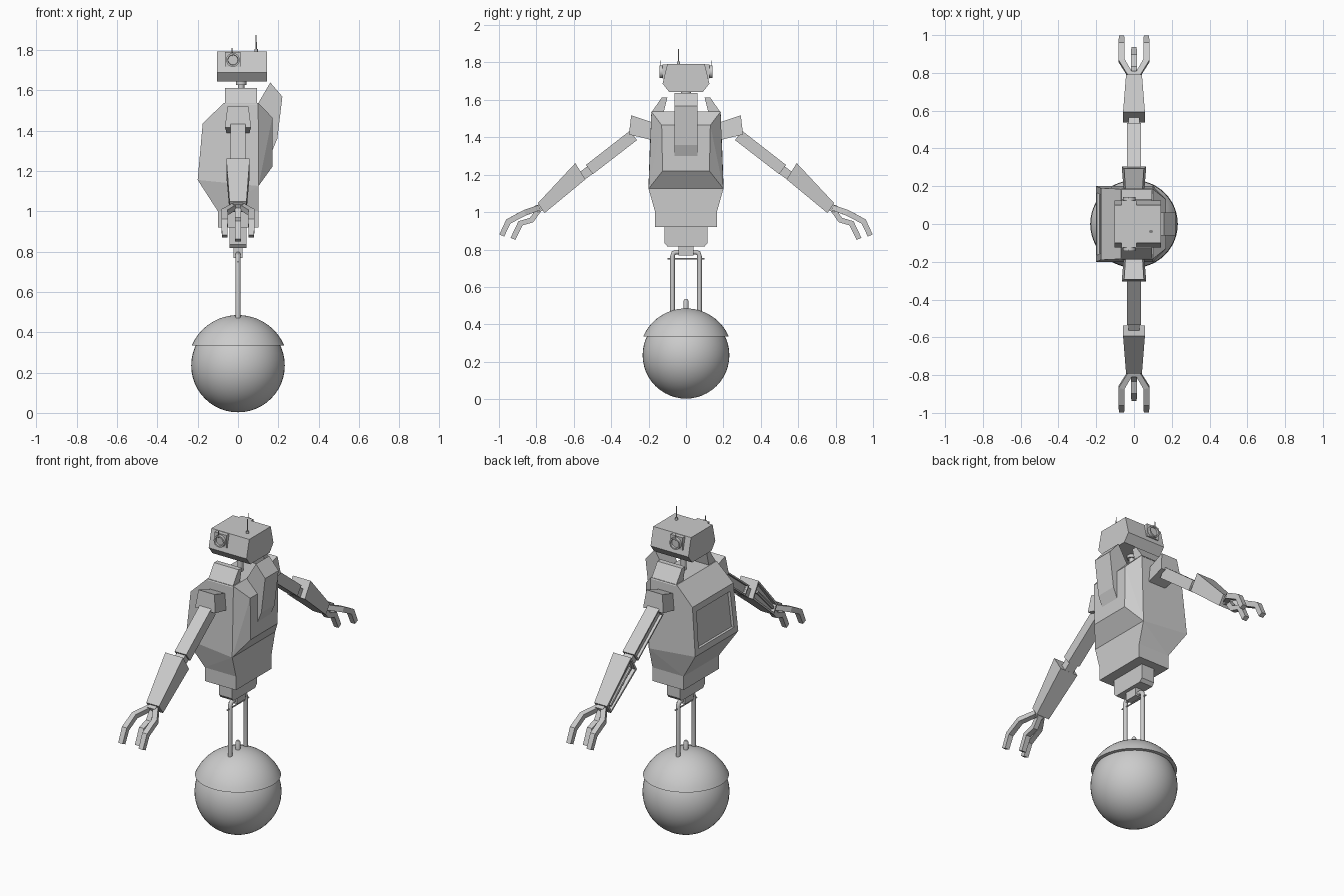
import bpy, bmesh, math
from mathutils import Vector

if "Cube" in bpy.data.objects:
    bpy.data.objects.remove(bpy.data.objects["Cube"])

grey = bpy.data.materials.new("grey metal")
grey.diffuse_color = (0.6, 0.6, 0.6, 1)
grey.use_nodes = True
grey.node_tree.nodes["Principled BSDF"].inputs["Base Color"].default_value = grey.diffuse_color


def finish(name, bm, smooth=False):
    bmesh.ops.recalc_face_normals(bm, faces=bm.faces)
    me = bpy.data.meshes.new(name)
    bm.to_mesh(me)
    bm.free()
    ob = bpy.data.objects.new(name, me)
    bpy.context.collection.objects.link(ob)
    me.materials.append(grey)
    if smooth:
        bpy.ops.object.select_all(action='DESELECT')
        ob.select_set(True)
        bpy.context.view_layer.objects.active = ob
        bpy.ops.object.shade_smooth_by_angle(angle=math.radians(35))
    return ob


def hull(name, pts, inset=0, depth=0):
    """Convex solid; optionally recess the faces looking towards -x."""
    bm = bmesh.new()
    for p in pts:
        bm.verts.new(p)
    bmesh.ops.convex_hull(bm, input=bm.verts)
    bmesh.ops.dissolve_limit(bm, angle_limit=0.03, verts=bm.verts, edges=bm.edges)
    bmesh.ops.recalc_face_normals(bm, faces=bm.faces)
    if inset:
        side = [f for f in bm.faces if f.normal.x < -0.9]
        bmesh.ops.inset_region(bm, faces=side, thickness=inset, depth=0)
        bmesh.ops.inset_region(bm, faces=side, thickness=0.002, depth=-depth)
    return finish(name, bm)


def sym(pts):
    """Mirror points across y = 0."""
    return [(x, s * y, z) for x, y, z in pts for s in (-1, 1)]


def box(name, x0, x1, hy, z0, z1):
    return hull(name, sym([(x, hy, z) for x in (x0, x1) for z in (z0, z1)]))


def loft(name, rings, smooth=False):
    bm = bmesh.new()
    rs = [[bm.verts.new(p) for p in r] for r in rings]
    n = len(rs[0])
    for a, b in zip(rs, rs[1:]):
        for i in range(n):
            bm.faces.new((a[i], a[(i + 1) % n], b[(i + 1) % n], b[i]))
    bm.faces.new(rs[0])
    bm.faces.new(rs[-1])
    return finish(name, bm, smooth)


def tube(name, path, radii, n=12, turn=0.0, smooth=True):
    """Sweep an n-sided section along a path that runs mostly in the yz plane."""
    path = [Vector(p) for p in path]
    rings = []
    for i, p in enumerate(path):
        t = path[min(i + 1, len(path) - 1)] - path[max(i - 1, 0)]
        u = Vector((1, 0, 0))
        if abs(t.normalized().x) > 0.9:
            u = Vector((0, 1, 0))
        v = t.cross(u).normalized()
        u = v.cross(t).normalized()
        r = radii[i] if isinstance(radii, (list, tuple)) else radii
        rings.append([p + r * (math.cos(a) * u + math.sin(a) * v)
                      for a in (turn + 2 * math.pi * k / n for k in range(n))])
    return loft(name, rings, smooth)


def revolve(name, profile, n=48):
    """Spin (radius, z) points round the z axis."""
    bm = bmesh.new()
    vs = [bm.verts.new((r, 0, z)) for r, z in profile]
    es = [bm.edges.new(e) for e in zip(vs, vs[1:])]
    bmesh.ops.spin(bm, geom=vs + es, axis=(0, 0, 1), cent=(0, 0, 0),
                   angle=2 * math.pi, steps=n)
    bmesh.ops.remove_doubles(bm, verts=bm.verts, dist=1e-4)
    return finish(name, bm, True)


# Ball wheel and the dome cap over it
C = 0.235
revolve("ball_wheel", [(0.232 * math.sin(math.pi * i / 24), C - 0.232 * math.cos(math.pi * i / 24))
                       for i in range(25)])
rim = math.acos(0.1 / 0.25)
revolve("dome_cap", [(0.205, 0.335)] + [(0.25 * math.sin(rim * (1 - i / 12)),
                                        C + 0.25 * math.cos(rim * (1 - i / 12))) for i in range(13)])

# Leg rods, cross pin and centre knob
for s, side in ((1, "left"), (-1, "right")):
    tube("leg_rod_" + side, [(0, s * y, z) for y, z in
         ((0.072, 0.45), (0.072, 0.765), (0.067, 0.78), (0.055, 0.786), (0.03, 0.786))], 0.0125)
tube("cross_pin", [(0, -0.1, 0.75), (0, 0.1, 0.75)], 0.004, 8)
tube("dome_knob", [(0, 0, 0.46), (0, 0, 0.525), (0, 0, 0.535)], [0.013, 0.013, 0.008])

# Pelvis
box("pelvis_post", -0.022, 0.022, 0.04, 0.768, 0.83)
hull("pelvis", sym([(x, y, z) for x in (-0.042, 0.042)
                    for y, z in ((0.115, 0.925), (0.115, 0.835), (0.1, 0.817))]))
box("hips", -0.1, 0.102, 0.165, 0.92, 1.01)

# Torso: tapered belly below a chamfered chest with a recessed panel
waist = [(-0.2, 0.2, 1.155), (0.102, 0.2, 1.125)]
hull("belly", sym(waist + [(-0.1, 0.165, 1.0), (0.102, 0.165, 1.0)]))
hull("chest", sym(waist + [(0.17, 0.125, 1.22), (0.17, 0.13, 1.465), (-0.175, 0.19, 1.435),
                           (-0.07, 0.185, 1.537), (0.1, 0.185, 1.537)]), 0.05, 0.015)

# Back fin, angled outwards
fin = [(0.1, 1.535), (0.16, 1.638), (0.22, 1.568), (0.195, 1.36), (0.168, 1.295), (0.12, 1.3)]
hull("back_fin", sym([(x, 0.062, z) for x, z in fin]))

# Collar humps
for s, side in ((1, "left"), (-1, "right")):
    hull("collar_" + side, [(x, s * y, z) for x in (-0.065, 0.095)
         for y, z in ((0.12, 1.53), (0.187, 1.53), (0.1, 1.612), (0.13, 1.612))])

# Neck and head
tube("neck", [(0.015, 0, 1.52), (0.015, 0, 1.65)], 0.016)
tube("neck_ring", [(0.015, 0, 1.625), (0.015, 0, 1.645)], 0.026)
hull("head", sym([(x, y, z) for x in (-0.103, 0.143)
                  for y, z in ((0.1, 1.792), (0.125, 1.687), (0.09, 1.642))]))
tube("antenna_base", [(0.09, -0.04, 1.785), (0.09, -0.04, 1.805)], 0.008)
tube("antenna", [(0.09, -0.04, 1.8), (0.09, -0.04, 1.873)], [0.004, 0.002], 8)

# Eyes on both sides of the head
for s, side in ((1, "left"), (-1, "right")):
    hull("eye_housing_" + side, [(x, s * y, z) for x in (-0.065, 0.013)
         for y, z in ((0.09, 1.715), (0.125, 1.715), (0.09, 1.79), (0.125, 1.79))])
    eye = [(y, r) for y, r in ((0.12, 0.034), (0.142, 0.034), (0.142, 0.026), (0.132, 0.024))]
    loft("eye_" + side, [[(-0.025 + r * math.cos(a), s * y, 1.75 + r * math.sin(a))
         for a in (2 * math.pi * k / 20 for k in range(20))] for y, r in eye], True)
    tube("eye_wire_" + side, [(-0.03, s * 0.138, 1.77), (-0.03, s * 0.138, 1.81)], 0.002, 6)

# Arms
for s, side in ((1, "left"), (-1, "right")):
    def taper(name, sections, inset=0, depth=0):
        return hull(name + side, [(k * w, s * y, z) for w, y, z in sections for k in (-1, 1)],
                    inset, depth)
    taper("shoulder_", [(0.045, 0.18, 1.48), (0.055, 0.18, 1.385),
                        (0.052, 0.293, 1.518), (0.065, 0.305, 1.415)])
    taper("upper_arm_", [(0.038, 0.30, 1.435), (0.038, 0.262, 1.385),
                         (0.038, 0.535, 1.252), (0.038, 0.498, 1.203)], 0.012, 0.015)
    taper("elbow_", [(0.028, 0.52, 1.25), (0.028, 0.49, 1.212),
                     (0.028, 0.58, 1.205), (0.028, 0.55, 1.167)])
    taper("forearm_", [(0.058, 0.592, 1.262), (0.058, 0.538, 1.175),
                       (0.042, 0.792, 1.048), (0.042, 0.756, 0.995)], 0.015, 0.02)
    tube("forearm_piston_" + side, [(-0.047, s * 0.585, 1.2), (-0.034, s * 0.755, 1.037)], 0.01, 8)
    taper("wrist_", [(0.024, 0.775, 1.045), (0.024, 0.76, 1.01),
                     (0.024, 0.81, 1.033), (0.024, 0.792, 0.998)])
    # Two outer fingers and a thumb
    q = math.pi / 4
    for k, tag in ((1, "a"), (-1, "b")):
        tube("finger_%s_%s" % (tag, side), [(k * 0.02, s * 0.79, 1.022), (k * 0.066, s * 0.865, 0.995),
             (k * 0.066, s * 0.95, 0.95), (k * 0.066, s * 0.985, 0.875)],
             [0.02, 0.022, 0.022, 0.02], 4, q, False)
    tube("thumb_" + side, [(0, s * 0.785, 1.015), (0, s * 0.825, 0.958),
         (0, s * 0.885, 0.94), (0, s * 0.925, 0.857)], [0.02, 0.021, 0.022, 0.02], 4, q, False)
